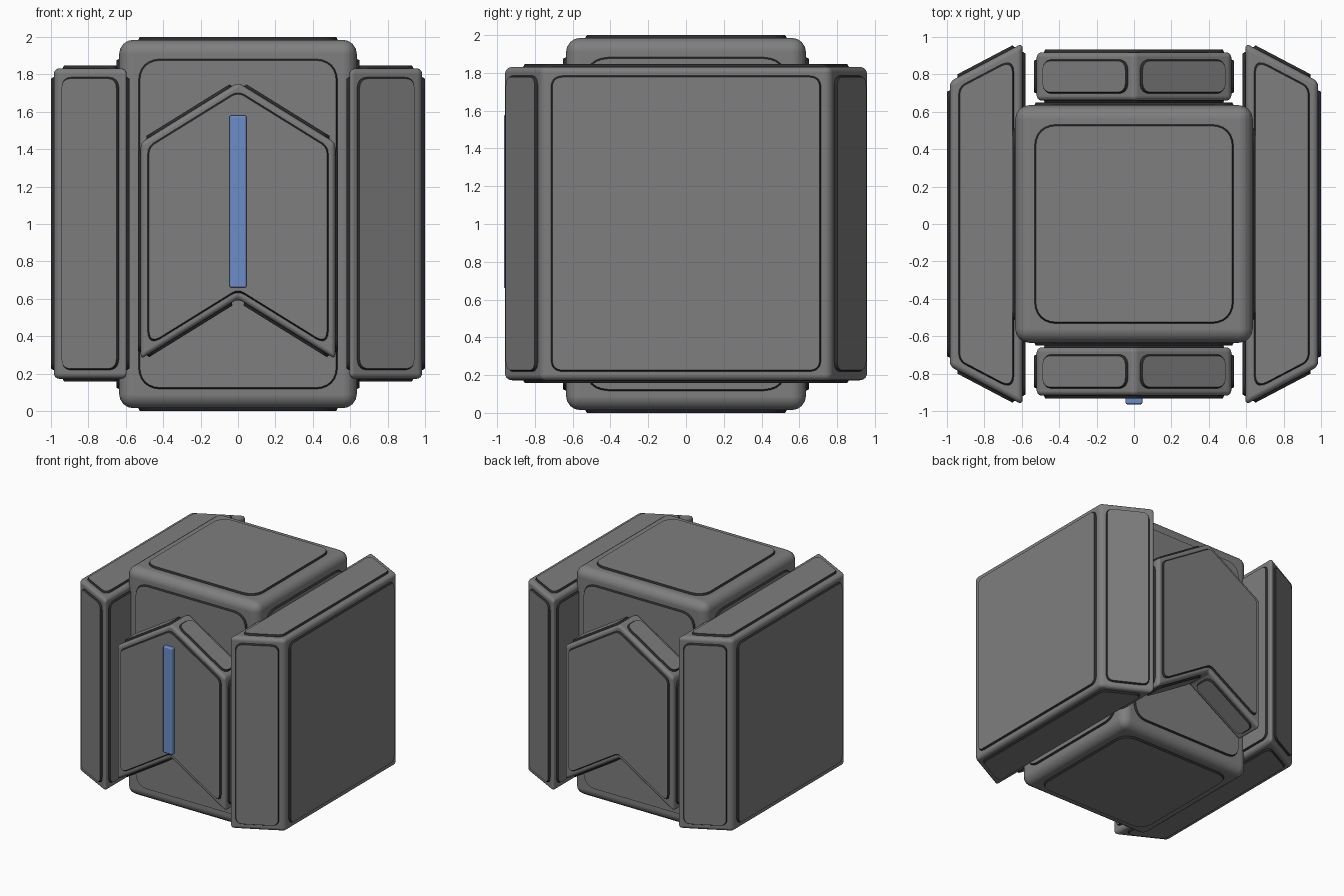
import bpy, bmesh
from mathutils import Vector

if "Cube" in bpy.data.objects:
    bpy.data.objects.remove(bpy.data.objects["Cube"])


def material(name, rgb):
    m = bpy.data.materials.new(name)
    m.diffuse_color = (*rgb, 1)
    m.use_nodes = True
    m.node_tree.nodes["Principled BSDF"].inputs["Base Color"].default_value = m.diffuse_color
    return m


GREY = material("shell grey", (0.21, 0.21, 0.215))
DARK = material("seam dark", (0.025, 0.025, 0.025))
BLUE = material("light blue", (0.15, 0.27, 0.58))


def add_object(name, bm, mats):
    me = bpy.data.meshes.new(name)
    bm.to_mesh(me)
    bm.free()
    for m in mats:
        me.materials.append(m)
    ob = bpy.data.objects.new(name, me)
    bpy.context.collection.objects.link(ob)
    return ob


def inset(loop, n, m):
    """Move each side of a planar outline inwards by m."""
    out = []
    for i, p in enumerate(loop):
        a = n.cross((p - loop[i - 1]).normalized())
        b = n.cross((loop[(i + 1) % len(loop)] - p).normalized())
        out.append(p + (a + b) * (m / (1 + a.dot(b))))
    return out


def rounded(loop, r, steps=6):
    """Round the corners of an outline."""
    out = []
    for i, p in enumerate(loop):
        a, b = loop[i - 1] - p, loop[(i + 1) % len(loop)] - p
        turn = a.angle(-b)
        t = min(r * turn / 1.571, a.length * 0.42, b.length * 0.42)
        p0, p2 = p + a.normalized() * t, p + b.normalized() * t
        for k in range(steps + 1):
            u = k / steps
            w = 2 * u * (1 - u) * 0.9
            out.append(p0 * (1 - u) ** 2 + p * w + p2 * u * u
                       + (p0 + p2) * 0.5 * (2 * u * (1 - u) - w))
    return out


def block(name, outline, depth, bevel, margin=0, radius=0, mat=GREY):
    """Bevelled prism with a raised rounded panel on every side."""
    bm = bmesh.new()
    face = bm.faces.new([bm.verts.new(p) for p in outline])
    ext = bmesh.ops.extrude_face_region(bm, geom=[face], use_keep_orig=True)
    bmesh.ops.translate(bm, vec=depth,
                        verts=[v for v in ext["geom"] if isinstance(v, bmesh.types.BMVert)])
    bmesh.ops.recalc_face_normals(bm, faces=bm.faces)
    bm.normal_update()
    sides = [([v.co.copy() for v in f.verts], f.normal.copy()) for f in bm.faces]
    for f in bm.faces:
        f.smooth = True
    ob = add_object(name, bm, [mat])
    mod = ob.modifiers.new("soft edges", "BEVEL")
    mod.width, mod.segments = bevel, 4
    mod.limit_method = "ANGLE"
    mod.harden_normals = True
    if not margin:
        return
    bm = bmesh.new()
    for loop, n in sides:
        low = rounded(inset(loop, n, margin), radius)
        high = rounded(inset(loop, n, margin + 0.01), radius - 0.01)
        lo = [bm.verts.new(p - n * 0.004) for p in low]
        hi = [bm.verts.new(p + n * 0.015) for p in high]
        bm.faces.new(hi)
        for i in range(len(lo)):
            j = (i + 1) % len(lo)
            bm.faces.new((lo[i], lo[j], hi[j], hi[i])).material_index = 1
    add_object(name + "_panels", bm, [GREY, DARK])


# Central core
c = 0.635
block("core", [Vector((x, y, 0.015)) for x, y in ((-c, -c), (c, -c), (c, c), (-c, c))],
      Vector((0, 0, 1.97)), 0.075, 0.1, 0.12)

# Side slabs with tapered ends
for s, side in ((-1, "left"), (1, "right")):
    pts = ((0.595, -0.967), (0.985, -0.762), (0.985, 0.762), (0.595, 0.967))
    block(side + "_slab", [Vector((s * x, y, 0.172)) for x, y in pts],
          Vector((0, 0, 1.66)), 0.03, 0.045, 0.06)

# Chevron plates on front and back
for s, side in ((-1, "front"), (1, "back")):
    pts = ((0, 0.6), (0.52, 0.278), (0.52, 1.435), (0, 1.757), (-0.52, 1.435), (-0.52, 0.278))
    block(side + "_chevron", [Vector((x, s * 0.66, z)) for x, z in pts],
          Vector((0, s * 0.257, 0)), 0.025, 0.035, 0.06)

# Light strip on the front plate
block("light_strip", [Vector((x, -0.92, z)) for x, z in
                      ((-0.045, 0.66), (0.045, 0.66), (0.045, 1.58), (-0.045, 1.58))],
      Vector((0, -0.044, 0)), 0.01, mat=BLUE)
